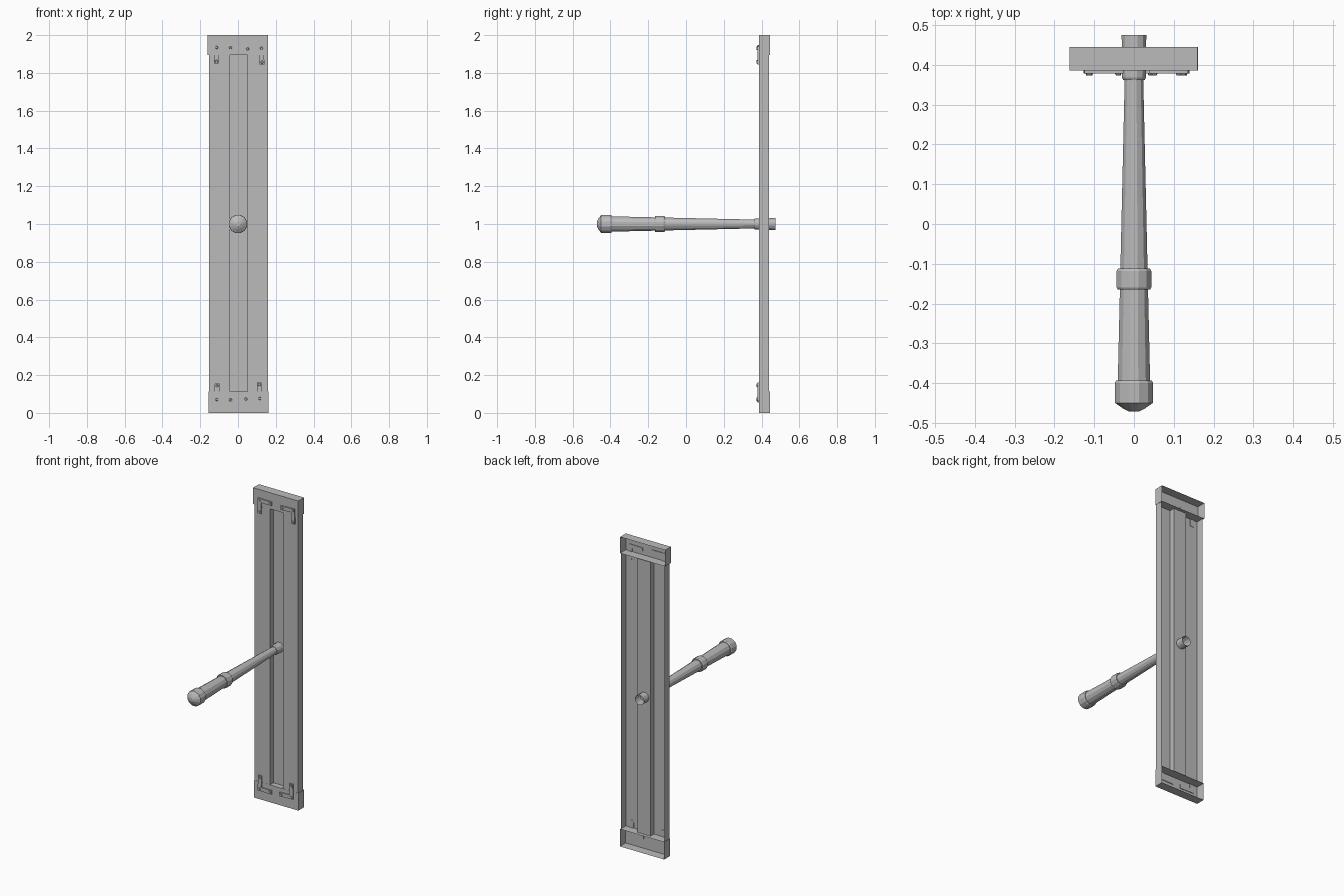
import bpy, bmesh, math
from mathutils import Matrix, Vector

cube = bpy.data.objects.get("Cube")
if cube:
    bpy.data.objects.remove(cube)

grey = bpy.data.materials.new("plain_grey")
grey.use_nodes = True
grey.diffuse_color = (0.5, 0.5, 0.5, 1)
grey.node_tree.nodes["Principled BSDF"].inputs["Base Color"].default_value = (0.5, 0.5, 0.5, 1)

FRONT, BACK = 0.387, 0.443


def finish(name, bm):
    mesh = bpy.data.meshes.new(name)
    bm.to_mesh(mesh)
    bm.free()
    mesh.materials.append(grey)
    obj = bpy.data.objects.new(name, mesh)
    bpy.context.collection.objects.link(obj)
    return obj


def box(bm, lo, hi):
    lo, hi = Vector(lo), Vector(hi)
    size = Matrix.Diagonal((*(hi - lo), 1))
    return bmesh.ops.create_cube(bm, size=1, matrix=Matrix.Translation((lo + hi) / 2) @ size)["verts"]


# Long panel: folded sheet, open behind, with a sunken middle channel
def panel(name, z0, z1):
    profile = [(-0.154, BACK - 0.004), (-0.154, FRONT), (-0.042, FRONT), (-0.042, FRONT + 0.035),
               (0.05, FRONT + 0.035), (0.05, FRONT), (0.158, FRONT), (0.158, BACK - 0.004)]
    bm = bmesh.new()
    low = [bm.verts.new((x, y, z0)) for x, y in profile]
    high = [bm.verts.new((x, y, z1)) for x, y in profile]
    for i in range(len(profile) - 1):
        bm.faces.new((low[i], low[i + 1], high[i + 1], high[i]))
    return finish(name, bm)


# End caps: shallow boxes without a back face
def end_cap(name, x0, x1, z0, z1):
    bm = bmesh.new()
    box(bm, (x0, FRONT - 0.001, z0), (x1, BACK + 0.002, z1))
    bm.normal_update()
    back = [f for f in bm.faces if f.normal.y > 0.9]
    bmesh.ops.delete(bm, geom=back, context='FACES_ONLY')
    return finish(name, bm)


# Corner bracket: L-shaped plate with three rivets
def bracket(name, x, z, side, up, tilt):
    w, arm = 0.025, 0.098
    outline = [(0, 0), (arm, 0), (arm, w), (w, w), (w, arm), (0, arm)]
    bm = bmesh.new()
    face = bm.faces.new([bm.verts.new((px, 0, pz)) for px, pz in outline])
    ext = bmesh.ops.extrude_face_region(bm, geom=[face])["geom"]
    bmesh.ops.translate(bm, vec=(0, -0.011, 0), verts=[v for v in ext if isinstance(v, bmesh.types.BMVert)])
    for px, pz in ((w / 2, w / 2), (arm - w / 2, w / 2), (w / 2, arm - w / 2)):
        place = Matrix.Translation((px, -0.012, pz)) @ Matrix.Rotation(math.pi / 2, 4, 'X')
        bmesh.ops.create_cone(bm, cap_ends=True, segments=8, radius1=0.009,
                              radius2=0.006, depth=0.008, matrix=place)
    mirror = Matrix.Diagonal((side, 1, up, 1))
    turn = Matrix.Rotation(tilt, 4, 'Y')
    bm.transform(Matrix.Translation((x, FRONT + 0.003, z)) @ turn @ mirror)
    bmesh.ops.recalc_face_normals(bm, faces=bm.faces)
    return finish(name, bm)


# Turned parts: rings of (y, radius) around the handle axis
def lathe(name, rings, cap_start=True, cap_end=True, sides=12):
    bm = bmesh.new()
    loops = []
    for y, r in rings:
        angles = [2 * math.pi * (i + 0.5) / sides for i in range(sides)]
        loops.append([bm.verts.new((r * math.cos(a), y, 1 + r * math.sin(a))) for a in angles])
    for a, b in zip(loops, loops[1:]):
        for i in range(sides):
            j = (i + 1) % sides
            bm.faces.new((a[i], a[j], b[j], b[i]))
    if cap_start:
        bm.faces.new(loops[0])
    if cap_end:
        bm.faces.new(loops[-1])
    bmesh.ops.recalc_face_normals(bm, faces=bm.faces)
    return finish(name, bm)


panel("panel", 0.112, 1.895)
end_cap("top_cap", -0.162, 0.16, 1.895, 2.0)
end_cap("bottom_cap", -0.156, 0.161, 0.0, 0.112)

bracket("top_right_bracket", -0.125, 1.947, 1, -1, 0.02)
bracket("top_left_bracket", 0.136, 1.943, -1, -1, -0.04)
bracket("bottom_right_bracket", -0.125, 0.058, 1, 1, 0.02)
bracket("bottom_left_bracket", 0.128, 0.064, -1, 1, -0.03)

lathe("handle_shaft", [(-0.395, 0.042), (-0.14, 0.036), (0.37, 0.024)])
lathe("handle_ring", [(-0.165, 0.042), (-0.16, 0.045), (-0.118, 0.045), (-0.112, 0.042)])
lathe("pommel", [(-0.472, 0.012), (-0.465, 0.027), (-0.45, 0.049), (-0.4, 0.05), (-0.393, 0.046)])
lathe("handle_socket", [(0.362, 0.028), (0.368, 0.031), (0.475, 0.032)], cap_end=False)
